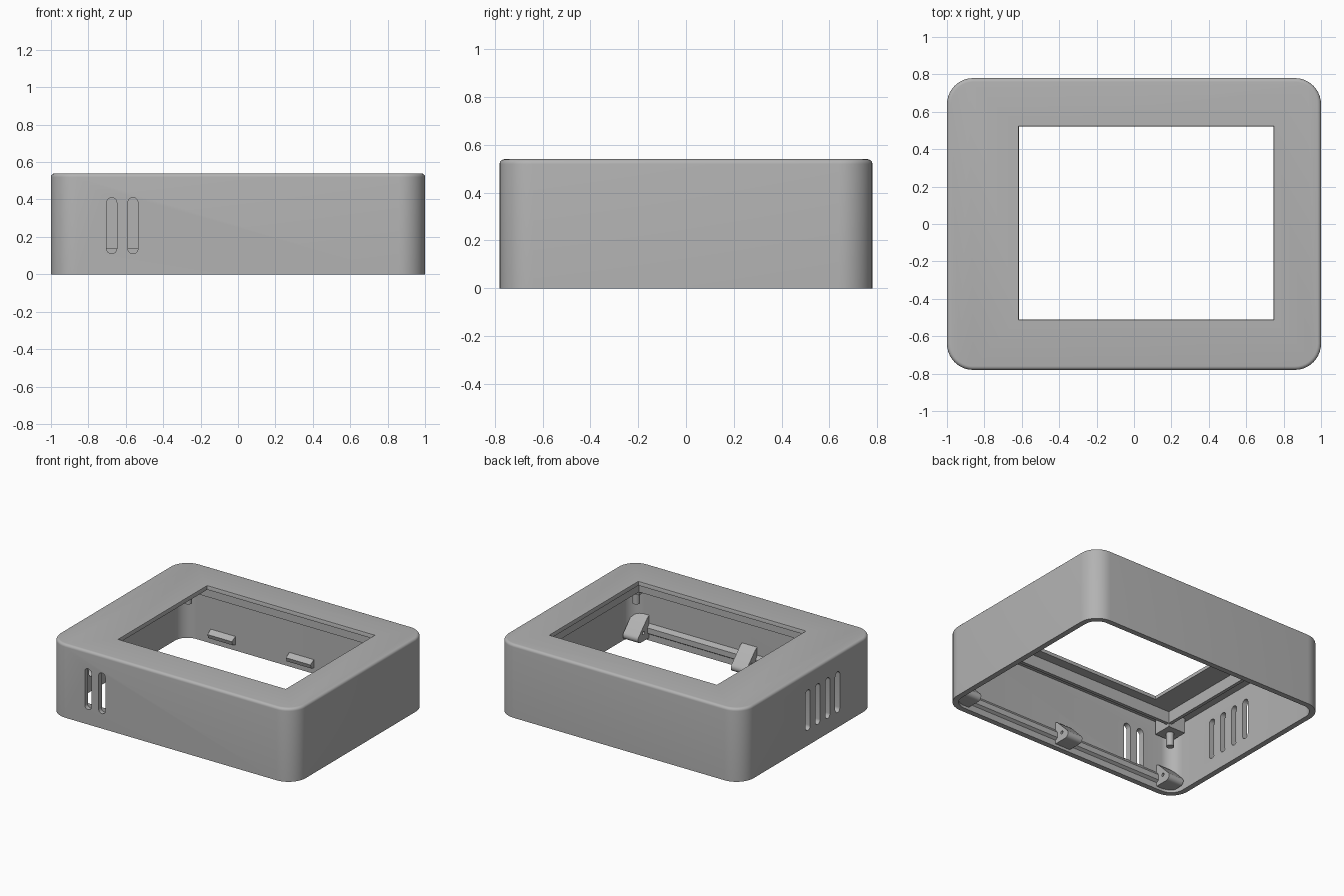
import bpy, bmesh, math
from mathutils import Matrix

if "Cube" in bpy.data.objects:
    bpy.data.objects.remove(bpy.data.objects["Cube"], do_unlink=True)

GREY = (0.45, 0.45, 0.45, 1)
grey = bpy.data.materials.new("plain grey plastic")
grey.use_nodes = True
grey.diffuse_color = GREY
grey.node_tree.nodes["Principled BSDF"].inputs["Base Color"].default_value = GREY


def add_object(name, bm):
    bmesh.ops.recalc_face_normals(bm, faces=bm.faces)
    mesh = bpy.data.meshes.new(name)
    bm.to_mesh(mesh)
    bm.free()
    mesh.materials.append(grey)
    obj = bpy.data.objects.new(name, mesh)
    bpy.context.collection.objects.link(obj)
    return obj


def rounded_outline(hx, hy, r, steps=10):
    """Corner-rounded rectangle around the origin."""
    pts = []
    for k, (sx, sy) in enumerate(((1, 1), (-1, 1), (-1, -1), (1, -1))):
        for i in range(steps + 1):
            a = math.pi / 2 * (k + i / steps)
            pts.append((sx * (hx - r) + r * math.cos(a), sy * (hy - r) + r * math.sin(a)))
    return pts


def loft(name, rings):
    """Closed solid through rings of equal length."""
    bm = bmesh.new()
    loops = [[bm.verts.new(p) for p in ring] for ring in rings]
    n = len(loops[0])
    for a, b in zip(loops, loops[1:]):
        for i in range(n):
            j = (i + 1) % n
            bm.faces.new((a[i], a[j], b[j], b[i]))
    bm.faces.new(loops[0])
    bm.faces.new(loops[-1])
    return add_object(name, bm)


def box(name, x0, x1, y0, y1, z0, z1):
    outline = [(x0, y0), (x1, y0), (x1, y1), (x0, y1)]
    return loft(name, [[(x, y, z) for x, y in outline] for z in (z0, z1)])


def extrude_x(name, profile, x0, x1):
    return loft(name, [[(x, y, z) for y, z in profile] for x in (x0, x1)])


def cut(target, cutters):
    for c in cutters:
        m = target.modifiers.new("cut", "BOOLEAN")
        m.operation, m.solver, m.object = "DIFFERENCE", "EXACT", c
    deps = bpy.context.evaluated_depsgraph_get()
    mesh = bpy.data.meshes.new_from_object(target.evaluated_get(deps))
    target.modifiers.clear()
    target.data = mesh
    for c in cutters:
        bpy.data.objects.remove(c, do_unlink=True)


def slot(centre, along_y):
    """Upright vent slot with round ends, cutting through a wall."""
    r, z0, z1 = 0.027, 0.11, 0.41
    outline = [(px, pz + (z0 + z1) / 2) for px, pz in rounded_outline(r, (z1 - z0) / 2, r * 0.999, 6)]
    if along_y:
        rings = [[(centre + u, y, z) for u, z in outline] for y in (-0.9, -0.69)]
    else:
        rings = [[(x, centre + u, z) for u, z in outline] for x in (-1.1, -0.9)]
    return loft("slot_cutter", rings)


def rod(name, r, depth, matrix):
    bm = bmesh.new()
    bmesh.ops.create_cone(bm, cap_ends=True, segments=20, radius1=r, radius2=r,
                          depth=depth, matrix=matrix)
    return add_object(name, bm)


HX, HY, TOP, R, WALL, FILLET, CEILING = 1.0, 0.78, 0.54, 0.14, 0.04, 0.02, 0.512

# Outer case with a softened top edge
levels = [(0, 0)]
for i in range(6):
    a = math.pi / 2 * i / 5
    levels.append((FILLET * (1 - math.cos(a)), TOP - FILLET * (1 - math.sin(a))))
case = loft("case_shell", [[(x, y, z) for x, y in rounded_outline(HX - d, HY - d, R - d)]
                           for d, z in levels])

# Hollow, screen opening and vent slots
cavity = loft("cavity_cutter", [[(x, y, z) for x, y in rounded_outline(HX - WALL, HY - WALL, R - WALL)]
                                for z in (-0.1, CEILING)])
wx0, wx1, wy0, wy1 = -0.615, 0.745, -0.51, 0.52
window = loft("window_cutter", [
    [(wx0 - d, wy0 - d, z), (wx1 + d, wy0 - d, z), (wx1 + d, wy1 + d, z), (wx0 - d, wy1 + d, z)]
    for d, z in ((0, 0.4), (0, 0.525), (0.008, 0.56))])
vents = [slot(x, True) for x in (-0.675, -0.562)]
vents += [slot(0.01 - 0.115 * i, False) for i in range(4)]
cut(case, [cavity, window] + vents)

# Rim hanging from the ceiling around the screen
rim = box("screen_rim", -0.815, 0.815, -0.605, 0.605, 0.425, CEILING + 0.005)
cut(rim, [box("rim_cutter", -0.79, 0.79, -0.58, 0.58, 0.3, 0.6)])

# Corner mounting blocks with pegs
smooth = [case]
for sx in (-1, 1):
    for sy in (-1, 1):
        side = ("left" if sx > 0 else "right") + ("_front" if sy < 0 else "_back")
        xs, ys = sorted((sx * 0.79, sx * 0.93)), sorted((sy * 0.58, sy * 0.72))
        box("mount_block_" + side, *xs, *ys, 0.40, CEILING + 0.005)
        smooth.append(rod("mount_peg_" + side, 0.026, 0.12,
                          Matrix.Translation((sx * 0.86, sy * 0.65, 0.36))))

# Hinge lugs along the front wall, drilled sideways
lug_profile = [(-0.75, 0.02), (-0.64, 0.02)]
for i in range(9):
    a = math.radians(-90 + 140 * i / 8)
    lug_profile.append((-0.64 + 0.03 * math.cos(a), 0.05 + 0.03 * math.sin(a)))
lug_profile += [(-0.72, 0.175), (-0.75, 0.19)]
for name, x in (("right", -0.88), ("middle", 0), ("left", 0.88)):
    lug = extrude_x("hinge_lug_" + name, lug_profile, x - 0.062, x + 0.062)
    turn = Matrix.Translation((x, -0.675, 0.08)) @ Matrix.Rotation(math.pi / 2, 4, "Y")
    cut(lug, [rod("pin_cutter", 0.012, 0.3, turn)])
    smooth.append(lug)

# Low rail joining the lugs
extrude_x("hinge_rail", [(-0.75, 0.04), (-0.72, 0.06), (-0.72, 0.10), (-0.75, 0.14)], -0.86, 0.86)

# Snap clips along the back wall
for name, x in (("right", -0.64), ("middle", 0), ("left", 0.64)):
    extrude_x("snap_clip_" + name, [(0.75, 0.04), (0.71, 0.05), (0.70, 0.08), (0.75, 0.11)],
              x - 0.1, x + 0.1)

# Smooth shading with crisp edges on the rounded parts
bpy.ops.object.select_all(action="DESELECT")
for obj in smooth:
    obj.select_set(True)
bpy.context.view_layer.objects.active = case
bpy.ops.object.shade_smooth_by_angle(angle=math.radians(35))
